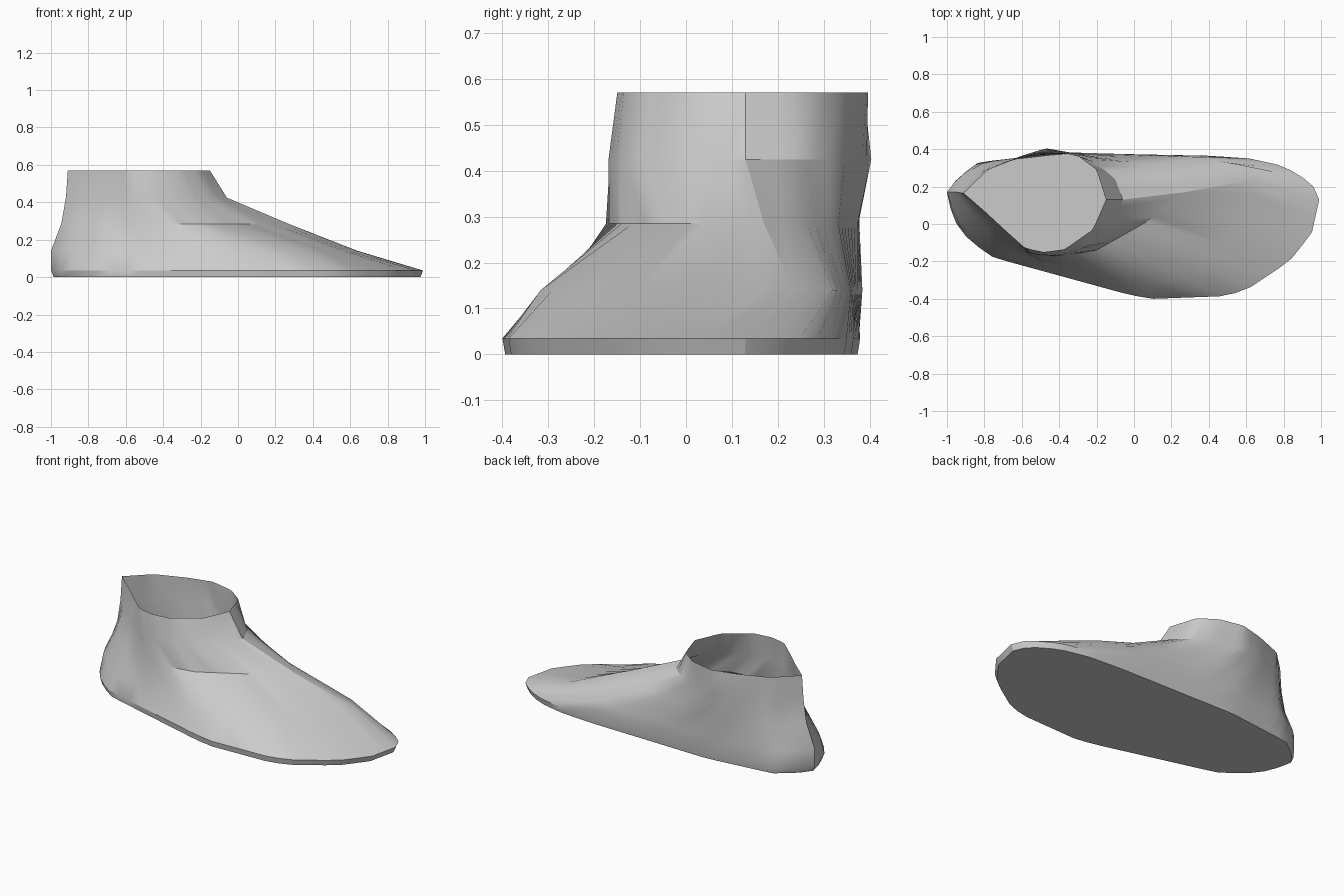
import bpy
import bmesh
from mathutils import Vector

old = bpy.data.objects.get("Cube")
if old:
    bpy.data.objects.remove(old, do_unlink=True)

grey = bpy.data.materials.new("neutral grey")
grey.use_nodes = True
colour = (0.6, 0.6, 0.6, 1)
grey.diffuse_color = colour
grey.node_tree.nodes["Principled BSDF"].inputs["Base Color"].default_value = colour

STEPS = 28  # points along each side, heel to toe


def resample(points):
    """Spread STEPS + 1 points evenly along a polyline."""
    pts = [Vector(p) for p in points]
    lengths = [(b - a).length for a, b in zip(pts, pts[1:])]
    total = sum(lengths)
    result = []
    for i in range(STEPS + 1):
        d = total * i / STEPS
        k = 0
        while k < len(lengths) - 1 and d > lengths[k]:
            d -= lengths[k]
            k += 1
        result.append(pts[k].lerp(pts[k + 1], min(d / lengths[k], 1)))
    return result


# Outlines by height: heel, outer side, toe, inner side
sole = ((-1, .17),
        [(-.97, .03), (-.88, -.09), (-.75, -.18), (-.02, -.38), (.1, -.4),
         (.5, -.385), (.62, -.34), (.83, -.2), (.95, -.05)],
        (.99, .13),
        [(.95, .22), (.8, .31), (.62, .35), (.4, .365), (-.4, .38),
         (-.83, .33), (-.94, .25)])
instep = ((-1, .17),
          [(-.96, .05), (-.86, -.06), (-.7, -.16), (0, -.31), (.18, -.32),
           (.4, -.24), (.56, 0)],
          (.64, .235),
          [(.55, .32), (.3, .36), (-.4, .385), (-.8, .33), (-.94, .25)])
arch = ((-.945, .17),
        [(-.88, .07), (-.75, -.06), (-.55, -.165), (-.4, -.175), (-.2, -.14),
         (.1, .03)],
        (.27, .17),
        [(.2, .25), (0, .33), (-.3, .375), (-.5, .378), (-.78, .31)])
ankle = ((-.92, .165),
         [(-.84, .09), (-.7, -.05), (-.55, -.16), (-.43, -.17), (-.25, -.12),
          (-.12, 0)],
         (-.06, .13),
         [(-.1, .24), (-.22, .34), (-.47, .405), (-.6, .365), (-.8, .285)])
collar = ((-.91, .165),
          [(-.8, .07), (-.67, -.05), (-.58, -.13), (-.48, -.15), (-.37, -.135),
           (-.22, -.03)],
          (-.15, .13),
          [(-.2, .29), (-.3, .365), (-.45, .398), (-.6, .36), (-.78, .29)])

levels = [(0, sole, .985), (.035, sole, 1), (.14, instep, 1),
          (.285, arch, 1), (.425, ankle, 1), (.57, collar, 1)]

# Loft the outlines into one open-topped shell
bm = bmesh.new()
rings = []
for z, (heel, outer, toe, inner), scale in levels:
    loop = resample([heel, *outer, toe])[:-1] + resample([toe, *inner, heel])[:-1]
    rings.append([bm.verts.new((p.x * scale, p.y * scale, z)) for p in loop])
count = 2 * STEPS
for low, high in zip(rings, rings[1:]):
    for i in range(count):
        j = (i + 1) % count
        bm.faces.new((low[i], low[j], high[j], high[i]))
bm.faces.new(list(reversed(rings[0])))  # flat sole
for face in bm.faces:
    face.smooth = True

mesh = bpy.data.meshes.new("foot_shell")
bm.to_mesh(mesh)
bm.free()
mesh.materials.append(grey)
foot = bpy.data.objects.new("foot_shell", mesh)
bpy.context.collection.objects.link(foot)

# Keep the sole edge and toe ridge crisp
bpy.context.view_layer.objects.active = foot
foot.select_set(True)
bpy.ops.object.shade_smooth_by_angle(angle=0.52)
